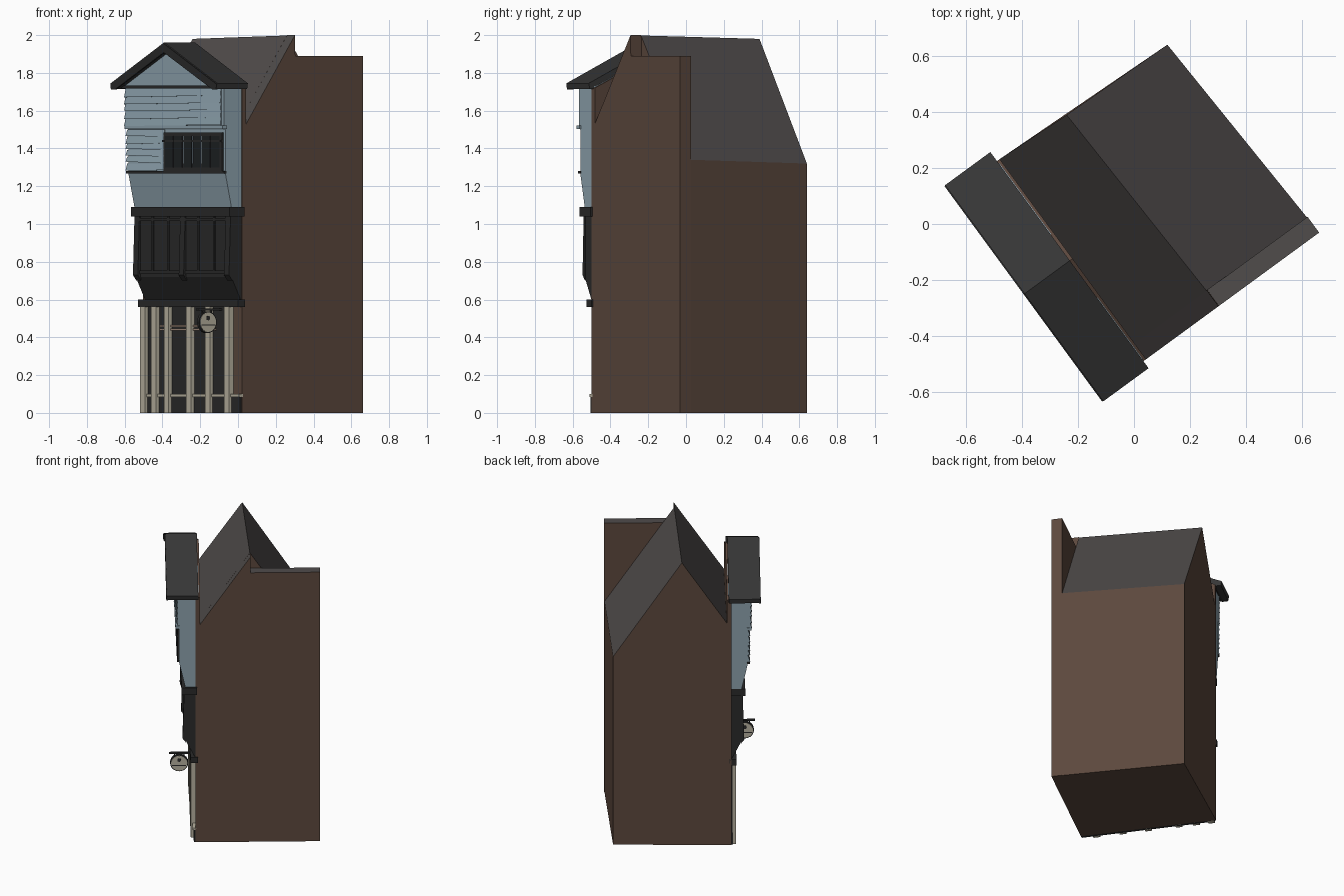
import bpy, bmesh, math, random
from mathutils import Matrix, Vector

random.seed(4)
if "Cube" in bpy.data.objects:
    bpy.data.objects.remove(bpy.data.objects["Cube"])

# The house stands turned on its plot: local x runs along the facade, y into depth
TURN = Matrix.Rotation(math.radians(-53.8), 4, 'Z')


def material(name, srgb):
    lin = [((c / 255 + 0.055) / 1.055) ** 2.4 for c in srgb] + [1]
    m = bpy.data.materials.new(name)
    m.use_nodes = True
    m.diffuse_color = lin
    m.node_tree.nodes["Principled BSDF"].inputs["Base Color"].default_value = lin
    return m


BROWN = material("brown plaster", (92, 72, 61))
SLATE = material("slate roof", (80, 76, 75))
BLACK = material("black timber", (42, 42, 42))
TILE = material("dark gable tile", (54, 54, 54))
BLUE = material("pale blue boards", (141, 162, 173))
CREAM = material("cream paint", (184, 178, 160))
TAN = material("tan rail", (160, 138, 122))
GLASS = material("dark glass", (30, 33, 35))


def loft(name, ring_a, ring_b, mat, top_mat=None):
    """Solid between two matching rings; upward faces may take a second material."""
    bm = bmesh.new()
    a = [bm.verts.new(p) for p in ring_a]
    b = [bm.verts.new(p) for p in ring_b]
    n = len(a)
    bm.faces.new(a)
    bm.faces.new(b[::-1])
    for i in range(n):
        j = (i + 1) % n
        bm.faces.new((a[i], b[i], b[j], a[j]))
    bmesh.ops.recalc_face_normals(bm, faces=bm.faces)
    if top_mat:
        for f in bm.faces:
            f.material_index = int(f.normal.z > 0.3)
    me = bpy.data.meshes.new(name)
    bm.to_mesh(me)
    bm.free()
    me.materials.append(mat)
    if top_mat:
        me.materials.append(top_mat)
    ob = bpy.data.objects.new(name, me)
    bpy.context.collection.objects.link(ob)
    ob.matrix_world = TURN
    return ob


def along(name, x0, x1, profile, mat, top=None):
    """Extrude a (depth, height) profile along the facade."""
    return loft(name, [(x0, y, z) for y, z in profile],
                [(x1, y, z) for y, z in profile], mat, top)


def deep(name, y0, y1, profile, mat):
    """Extrude an (x, height) profile into depth."""
    return loft(name, [(x, y0, z) for x, z in profile],
                [(x, y1, z) for x, z in profile], mat)


def box(name, x0, x1, y0, y1, z0, z1, mat):
    return along(name, x0, x1, [(y0, z0), (y1, z0), (y1, z1), (y0, z1)], mat)


# Main block with pitched roof
left = [(-.47, -.26, 0), (-.47, -.25, 1.56), (-.456, .036, 1.98),
        (-.446, .474, 1.32), (-.446, .474, 0)]
right = [(.345, -.26, 0), (.345, -.25, 1.53), (.345, .068, 1.998),
         (.345, .512, 1.34), (.345, .512, 0)]
loft("main_block", left, right, BROWN, SLATE)

# Thick end wall: roofed front half, flat parapet behind the ridge
along("end_wall", .345, .415,
      [(-.26, 0), (-.25, 1.53), (.07, 2.0), (.072, 1.89), (.515, 1.89), (.515, 0)],
      BROWN, SLATE)

# Thin brown gable wall behind the facade
deep("front_wall", -.279, -.25,
     [(-.47, 0), (.415, 0), (.415, 1.72), (-.03, 1.92), (-.47, 1.72)], BROWN)

# Shop front
box("shop_panel", -.46, .33, -.287, -.27, 0, .56, BLACK)
box("shop_plinth", -.46, .413, -.29, -.27, 0, .085, BLACK)
box("lower_rail", -.46, .415, -.298, -.27, .085, .1, CREAM)
for i, z in enumerate((.437, .455)):
    box(f"upper_rail_{i}", -.3, .2, -.296, -.28, z, z + .011, TAN)
for i, x in enumerate((-.435, -.335, -.222, -.022, .146, .318)):
    box(f"shop_post_{i}", x - .022, x + .022, -.308, -.275, 0, .56, CREAM)
box("shop_beam", -.47, .425, -.312, -.265, .56, .6, BLACK)

# Dark middle storey with flared base, posts and rails
along("middle_storey", -.445, .412,
      [(-.26, .6), (-.285, .6), (-.345, .72), (-.345, 1.04), (-.26, 1.04)], BLACK)
for i, x in enumerate((-.425, -.015, .392)):
    along(f"middle_post_{i}", x - .022, x + .022,
          [(-.34, .7), (-.362, .73), (-.352, 1.04), (-.34, 1.04)], BLACK)
for i, x in enumerate((-.29, -.15, .12, .26)):
    box(f"panel_stile_{i}", x - .008, x + .008, -.35, -.34, .74, 1.04, BLACK)
for i, z in enumerate((.735, 1.015)):
    box(f"panel_rail_{i}", -.43, .4, -.352, -.34, z, z + .018, BLACK)
box("middle_beam", -.455, .428, -.368, -.27, 1.04, 1.09, BLACK)

# Blue upper storey, jettied forward
along("upper_storey", -.457, .412,
      [(-.26, 1.09), (-.345, 1.09), (-.385, 1.27), (-.385, 1.5),
       (-.395, 1.52), (-.395, 1.73), (-.26, 1.73)], BLUE)
box("window_sill", -.462, .418, -.397, -.38, 1.268, 1.28, BLACK)
box("upper_ledge", -.462, .42, -.408, -.38, 1.503, 1.522, BLUE)


# Warped clapboards, loose at the left and flat at the right
def clapboards(name, x1, y, z0, z1, count):
    h = (z1 - z0) / count
    for i in range(count):
        z = z0 + i * h
        sag = random.uniform(-.3, .3) * h
        a = [(-.462, y, z + sag), (-.462, y - .016, z + sag),
             (-.462, y - .004, z + h), (-.462, y, z + h)]
        b = [(x1, y, z), (x1, y - .007, z), (x1, y - .003, z + h), (x1, y, z + h)]
        loft(f"{name}_{i}", a, b, BLUE)


clapboards("upper_board", .39, -.394, 1.525, 1.72, 5)
clapboards("side_board", -.13, -.384, 1.285, 1.5, 6)

# Wide window with thin mullions
box("window_frame", -.13, .395, -.395, -.38, 1.28, 1.485, BLACK)
for i in range(6):
    x = -.112 + i * .083
    box(f"window_pane_{i}", x, x + .073, -.398, -.39, 1.298, 1.467, GLASS)
for i in range(3):
    x = .065 + i * .083
    box(f"window_slit_{i}", x - .014, x - .009, -.399, -.39, 1.32, 1.465, BLUE)
box("window_crossbar", -.13, .395, -.402, -.39, 1.435, 1.445, BLACK)

# Pediment and its overhanging roof
deep("pediment", -.425, -.26, [(-.46, 1.73), (.40, 1.73), (-.03, 1.918)], BLUE)
box("pediment_band", -.46, .41, -.432, -.27, 1.718, 1.734, BLACK)
deep("gable_roof", -.462, -.262,
     [(-.51, 1.745), (-.03, 1.962), (.446, 1.745), (.44, 1.715),
      (.41, 1.715), (-.03, 1.915), (-.47, 1.715), (-.505, 1.715)], TILE)
# Barge boards on the gable edge
deep("barge_boards", -.466, -.455,
     [(-.508, 1.74), (-.03, 1.955), (.444, 1.74), (.44, 1.713),
      (.405, 1.713), (-.03, 1.908), (-.465, 1.713), (-.503, 1.713)], BLACK)


# Round hanging sign on a bracket
def disc(name, x0, x1, y, z, r, mat, start=0, sweep=math.tau, sides=20):
    pts = [(y + r * math.cos(start + sweep * i / sides),
            z + r * math.sin(start + sweep * i / sides)) for i in range(sides)]
    return along(name, x0, x1, pts, mat)


box("sign_bracket", .232, .248, -.445, -.27, .543, .552, BLACK)
for i, y in enumerate((-.41, -.35)):
    box(f"sign_hanger_{i}", .237, .243, y - .003, y + .003, .51, .545, BLACK)
disc("sign_rim", .231, .249, -.38, .48, .058, BLACK)
disc("sign_face", .228, .252, -.38, .48, .052, CREAM)
disc("sign_hub", .226, .254, -.38, .502, .012, BLACK)
box("sign_stripe", .226, .254, -.425, -.335, .462, .468, BLACK)
